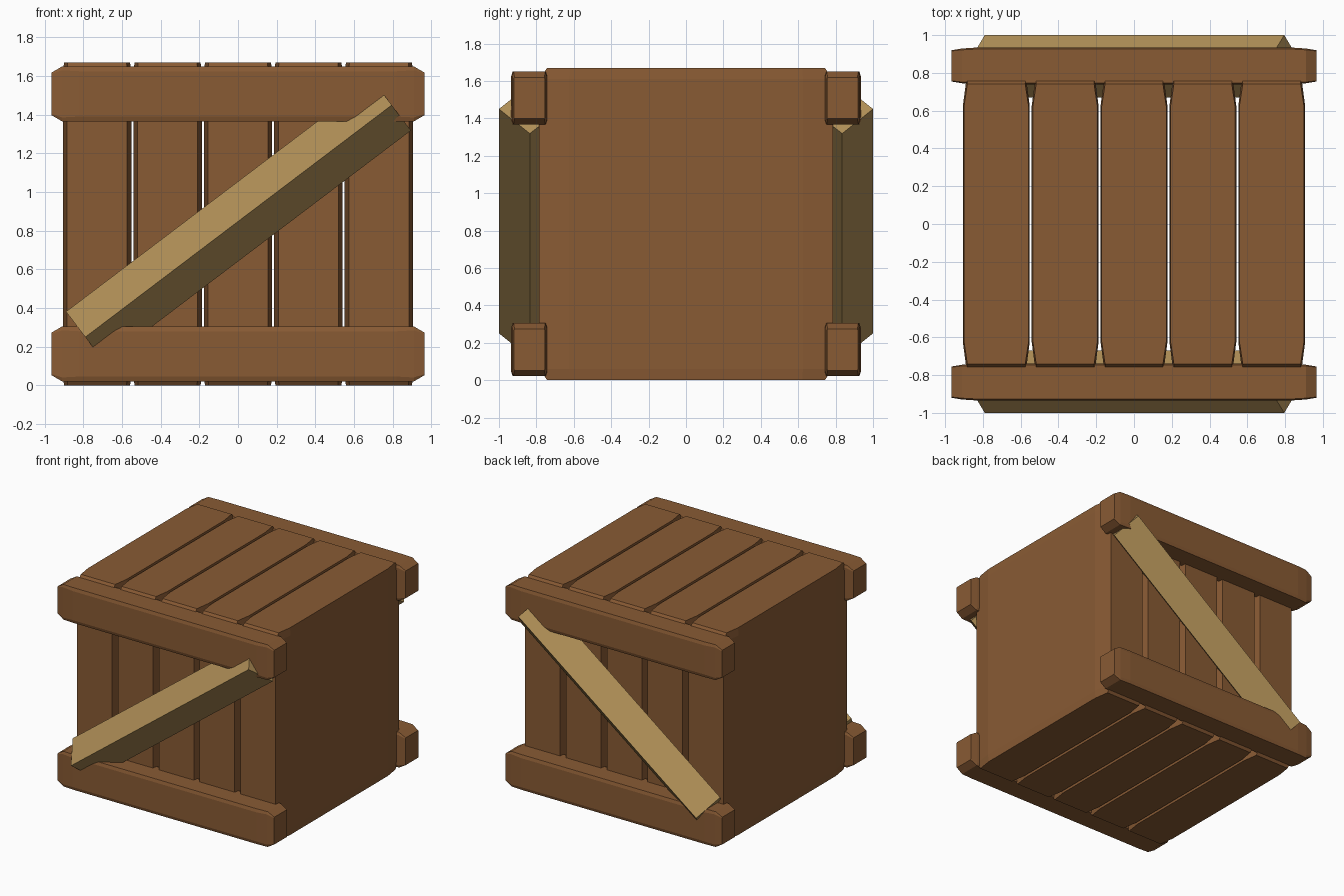
import bpy, bmesh
from mathutils import Vector

if "Cube" in bpy.data.objects:
    bpy.data.objects.remove(bpy.data.objects["Cube"], do_unlink=True)


def make_material(name, color):
    m = bpy.data.materials.new(name)
    m.use_nodes = True
    m.diffuse_color = (*color, 1)
    m.node_tree.nodes["Principled BSDF"].inputs["Base Color"].default_value = (*color, 1)
    return m


brown = make_material("brown wood", (0.25, 0.104, 0.034))
tan = make_material("tan wood", (0.435, 0.275, 0.095))


def octagon(hu, hv, cu, cv):
    """Rectangle of half sizes hu, hv with corners cut by cu, cv."""
    return [(hu, cv - hv), (hu, hv - cv), (hu - cu, hv), (cu - hu, hv),
            (-hu, hv - cv), (-hu, cv - hv), (cu - hu, -hv), (hu - cu, -hv)]


def loft(name, sections, place, material):
    """Skin a stack of (position, outline) sections; place maps u, v, w to a point."""
    bm = bmesh.new()
    rings = [[bm.verts.new(place(u, v, w)) for u, v in outline] for w, outline in sections]
    n = len(rings[0])
    for a, b in zip(rings, rings[1:]):
        for i in range(n):
            j = (i + 1) % n
            bm.faces.new((a[i], a[j], b[j], b[i]))
    bm.faces.new(rings[0])
    bm.faces.new(rings[-1])
    bmesh.ops.recalc_face_normals(bm, faces=bm.faces)
    mesh = bpy.data.meshes.new(name)
    bm.to_mesh(mesh)
    bm.free()
    mesh.materials.append(material)
    ob = bpy.data.objects.new(name, mesh)
    bpy.context.collection.objects.link(ob)
    return ob


# Five upright slabs forming the crate body
HEIGHT = 1.67
end = octagon(0.171, 0.742, 0.018, 0.12)
body = octagon(0.177, 0.785, 0.021, 0.16)
for i in range(5):
    x = (i - 2) * 0.3645
    loft(f"slab_{i + 1}",
         [(0, end), (0.06, body), (HEIGHT - 0.06, body), (HEIGHT, end)],
         lambda u, v, w: Vector((x + u, v, w)), brown)

# Chunky horizontal rails, with tapered ends, across the front and back
tip = octagon(0.083, 0.11, 0.004, 0.006)
shoulder = octagon(0.092, 0.142, 0.007, 0.02)
full = octagon(0.098, 0.142, 0.008, 0.025)
half_rail = [(0.965, tip), (0.91, shoulder), (0.82, full)]
rail = [(-w, s) for w, s in half_rail] + half_rail[::-1]

# Square brace turned on its edge, rising towards +x
low, high = Vector((-0.79, 0, 0.25)), Vector((0.795, 0, 1.45))
axis = (high - low).normalized()
across = Vector((-axis.z, 0, axis.x))
R = 0.165
diamond = [(R, 0), (0, R), (-R, 0), (0, -R)]

for side, sign in (("front", -1), ("back", 1)):
    for level, z in (("lower", 0.163), ("upper", 1.508)):
        loft(f"{side}_{level}_rail", rail,
             lambda u, v, w: Vector((w, sign * 0.837 + u, z + v)), brown)
    loft(f"{side}_brace", [(0, diamond), ((high - low).length, diamond)],
         lambda u, v, w: low + axis * w + across * v + Vector((0, sign * 0.835 + u, 0)), tan)
